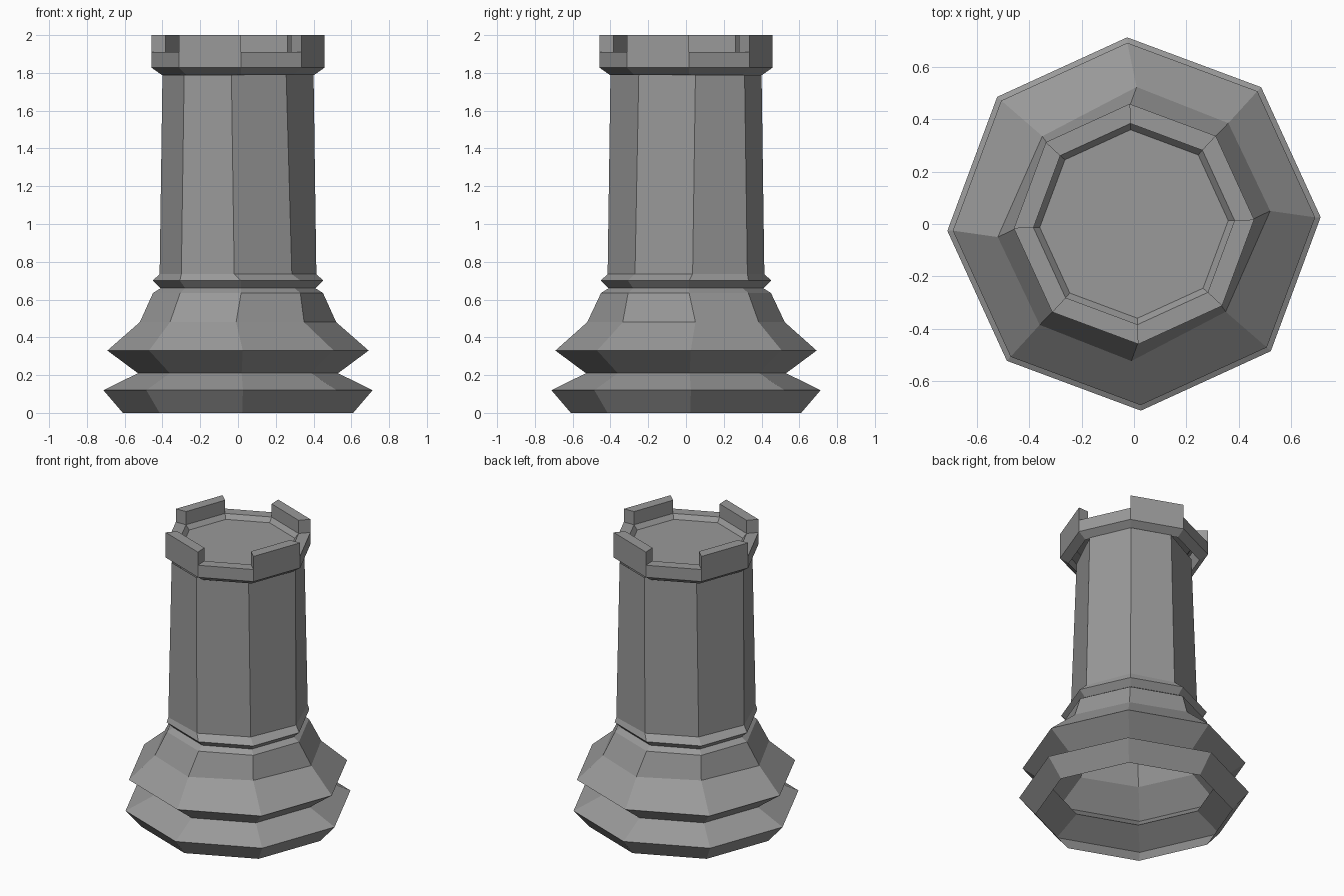
import bpy, bmesh, math

if "Cube" in bpy.data.objects:
    bpy.data.objects.remove(bpy.data.objects["Cube"])

TWIST = math.radians(2.1)

stone = bpy.data.materials.new("dark_grey")
stone.diffuse_color = (.32, .32, .32, 1)
stone.use_nodes = True
stone.node_tree.nodes["Principled BSDF"].inputs["Base Color"].default_value = stone.diffuse_color


def ring(r):
    """Regular octagon, turned slightly."""
    return [(r * math.cos(TWIST + k * math.pi / 4),
             r * math.sin(TWIST + k * math.pi / 4)) for k in range(8)]


def skewed(half):
    """Slightly uneven octagon: four corners plus their opposites."""
    return half + [(-x, -y) for x, y in half]


def loft(bm, sections):
    """Bridge octagon sections and return (vertex loops, face bands)."""
    loops = [[bm.verts.new((x, y, z)) for x, y in pts] for z, pts in sections]
    bands = [[bm.faces.new((a[k], a[(k + 1) % 8], b[(k + 1) % 8], b[k]))
              for k in range(8)] for a, b in zip(loops, loops[1:])]
    return loops, bands


def finish(bm, name):
    mesh = bpy.data.meshes.new(name)
    bm.to_mesh(mesh)
    bm.free()
    mesh.materials.append(stone)
    bpy.context.collection.objects.link(bpy.data.objects.new(name, mesh))


# Base, flare, collar and shaft: one hollow shell, open underneath
flare = skewed([(.52, .05), (.36, .385), (.01, .523), (-.35, .335)])
shaft_low = skewed([(.415, .035), (.30, .325), (.02, .415), (-.285, .27)])
shaft_top = skewed([(.40, .05), (.285, .31), (.035, .40), (-.255, .25)])
bm = bmesh.new()
loft(bm, [(0, ring(.61)), (.12, ring(.713)), (.21, ring(.53)),
          (.33, ring(.692)), (.48, flare), (.635, ring(.45)),
          (.66, ring(.41)), (.70, ring(.452)), (.735, shaft_low),
          (1.79, shaft_top)])
finish(bm, "base_and_shaft")

# Crown: flared lip, rim and sunken floor
bm = bmesh.new()
loops, bands = loft(bm, [(1.79, ring(.405)), (1.828, ring(.459)),
                         (1.91, ring(.459)), (1.91, ring(.384)),
                         (1.88, ring(.36))])
bm.faces.new(loops[-1])

# Battlements: raise every other rim face
raised = bmesh.ops.extrude_discrete_faces(bm, faces=bands[2][1::2])
for top in raised["faces"]:
    low = list(top.verts)
    high = [bm.verts.new((v.co.x, v.co.y, 2.0)) for v in low]
    for k in range(4):
        n = (k + 1) % 4
        bm.faces.new((low[k], low[n], high[n], high[k]))
    bm.faces.new(high)
    bm.faces.remove(top)
bmesh.ops.remove_doubles(bm, verts=bm.verts, dist=.0005)
finish(bm, "crown")
